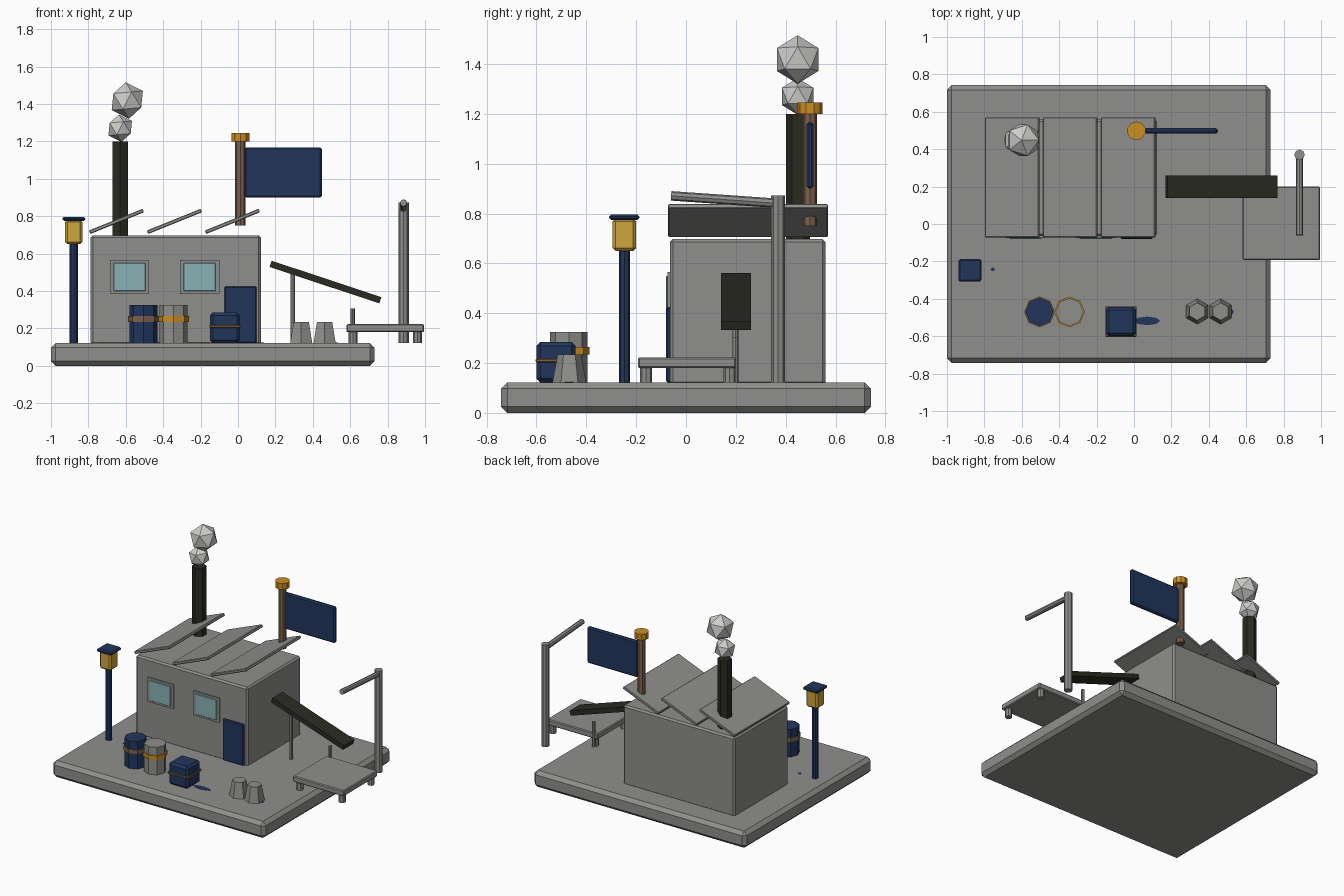
import bpy, bmesh, math
from mathutils import Vector, Matrix

if "Cube" in bpy.data.objects:
    bpy.data.objects.remove(bpy.data.objects["Cube"])


def material(name, r, g, b):
    m = bpy.data.materials.new(name)
    lin = [((c / 255 + 0.055) / 1.055) ** 2.4 for c in (r, g, b)]
    m.diffuse_color = (*lin, 1)
    m.use_nodes = True
    m.node_tree.nodes["Principled BSDF"].inputs["Base Color"].default_value = m.diffuse_color
    return m


GREY = material("stone grey", 143, 143, 140)
NAVY = material("navy blue", 33, 54, 92)
GOLD = material("gold", 204, 142, 34)
YELLOW = material("lamp yellow", 206, 166, 60)
BROWN = material("brown", 126, 97, 74)
GLASS = material("pale teal", 138, 178, 182)
DARK = material("dark soot", 42, 43, 33)
SMOKE = material("smoke grey", 205, 205, 202)


def finish(name, bm, mat, matrix):
    bm.transform(matrix)
    bmesh.ops.recalc_face_normals(bm, faces=bm.faces)
    mesh = bpy.data.meshes.new(name)
    bm.to_mesh(mesh)
    bm.free()
    mesh.materials.append(mat)
    ob = bpy.data.objects.new(name, mesh)
    bpy.context.collection.objects.link(ob)
    return ob


def bevel(bm, width):
    if width:
        bmesh.ops.bevel(bm, geom=bm.edges[:], offset=width, segments=1, affect='EDGES')


def box(name, x, y, z, mat, bev=0.0, tilt=0.0):
    """Box from (min, max) ranges, optionally tilted about y through its centre."""
    bm = bmesh.new()
    bmesh.ops.create_cube(bm, size=1)
    bm.transform(Matrix.Diagonal((x[1] - x[0], y[1] - y[0], z[1] - z[0], 1)))
    bevel(bm, bev)
    mid = Vector((sum(x) / 2, sum(y) / 2, sum(z) / 2))
    return finish(name, bm, mat, Matrix.Translation(mid) @ Matrix.Rotation(tilt, 4, 'Y'))


def rod(name, a, b, r1, mat, r2=None, sides=8):
    """Cylinder or cone frustum running from point a to point b."""
    a, b = Vector(a), Vector(b)
    bm = bmesh.new()
    bmesh.ops.create_cone(bm, cap_ends=True, segments=sides, radius1=r1,
                          radius2=r1 if r2 is None else r2, depth=(b - a).length)
    turn = Vector((0, 0, 1)).rotation_difference(b - a).to_matrix().to_4x4()
    return finish(name, bm, mat, Matrix.Translation((a + b) / 2) @ turn)


def post(name, x, y, z0, z1, r, mat, r2=None, sides=8):
    return rod(name, (x, y, z0), (x, y, z1), r, mat, r2, sides)


G = 0.122  # top of the base slab

# base slab and main building
box("base_slab", (-1, 0.73), (-0.742, 0.742), (0, G), GREY, 0.025)
box("building", (-0.788, 0.122), (-0.065, 0.56), (G - 0.01, 0.697), GREY, 0.012)

# sawtooth roof panels
for i in range(3):
    cx = -0.65 + 0.31 * i
    box(f"roof_panel_{i + 1}", (cx - 0.155, cx + 0.155), (-0.072, 0.57),
        (0.762, 0.782), GREY, 0.004, -math.radians(22))

# windows and door
for i, cx in enumerate((-0.58, -0.205)):
    box(f"window_frame_{i + 1}", (cx - 0.105, cx + 0.105), (-0.074, -0.05), (0.385, 0.565), GREY)
    box(f"window_glass_{i + 1}", (cx - 0.086, cx + 0.086), (-0.08, -0.05), (0.4, 0.55), GLASS, 0.003)
box("door", (-0.072, 0.1), (-0.08, -0.05), (G, 0.425), NAVY, 0.006)

# chimney and smoke puffs
post("chimney", -0.63, 0.45, 0.68, 1.2, 0.048, DARK, sides=6)
for i, (x, z, r) in enumerate(((-0.63, 1.27, 0.074), (-0.592, 1.418, 0.098))):
    bm = bmesh.new()
    bmesh.ops.create_icosphere(bm, subdivisions=1, radius=r)
    finish(f"smoke_puff_{i + 1}", bm, SMOKE,
           Matrix.Translation((x, 0.448, z)) @ Matrix.Rotation(-0.09, 4, 'Y'))

# flag on the roof
post("flag_pole", 0.013, 0.498, 0.75, 1.22, 0.028, BROWN)
post("flag_pole_cap", 0.013, 0.498, 1.2, 1.245, 0.05, GOLD, sides=10)
box("flag", (0.035, 0.448), (0.484, 0.512), (0.9, 1.167), NAVY, 0.009)

# street lamp
post("lamp_post", -0.878, -0.247, G, 0.66, 0.022, NAVY)
box("lamp_housing", (-0.924, -0.832), (-0.295, -0.2), (0.65, 0.78), YELLOW, 0.012)
box("lamp_cap", (-0.938, -0.816), (-0.308, -0.187), (0.774, 0.796), NAVY, 0.008)

# barrels with hoops
for name, x, body, hoop in (("blue", -0.505, NAVY, BROWN), ("grey", -0.345, GREY, GOLD)):
    post(f"{name}_barrel", x, -0.47, G, 0.325, 0.075, body)
    post(f"{name}_barrel_hoop", x, -0.47, 0.235, 0.265, 0.082, hoop)

# strapped crate
box("crate", (-0.15, 0.01), (-0.6, -0.443), (G, 0.285), NAVY, 0.016)
box("crate_strap", (-0.153, 0.013), (-0.603, -0.44), (0.203, 0.218), BROWN, 0.003)

# upturned buckets
for i, x in enumerate((0.338, 0.463)):
    post(f"bucket_{i + 1}", x, -0.468, G, 0.235, 0.068, GREY, 0.047, 6)

# thin puddles on the slab
for i, (x, y, w, d) in enumerate(((0.07, -0.518, 0.07, 0.023), (0.49, -0.47, 0.045, 0.025),
                                  (-0.755, -0.242, 0.011, 0.01))):
    ob = post(f"puddle_{i + 1}", 0, 0, 0, 0.004, 1, NAVY)
    ob.data.transform(Matrix.Translation((x, y, G - 0.002)) @ Matrix.Diagonal((w, d, 1, 1)))

# conveyor with its two supports
box("conveyor_belt", (0.468 - 0.309, 0.468 + 0.309), (0.14, 0.26), (0.43, 0.465), DARK, 0.0,
    math.atan2(0.195, 0.588))
post("conveyor_support_tall", 0.293, 0.198, G, 0.495, 0.012, GREY)
post("conveyor_support_short", 0.613, 0.198, G, 0.305, 0.012, GREY)

# loading platform with four legs
box("platform", (0.58, 0.995), (-0.193, 0.2), (0.18, 0.223), GREY, 0.006)
for x in (0.615, 0.96):
    for y in (-0.16, 0.175):
        post("platform_leg", x, y, G, 0.185, 0.024, GREY)

# crane
post("crane_mast", 0.885, 0.37, G, 0.872, 0.028, GREY)
rod("crane_arm", (0.885, 0.385, 0.84), (0.885, -0.06, 0.871), 0.019, GREY)
